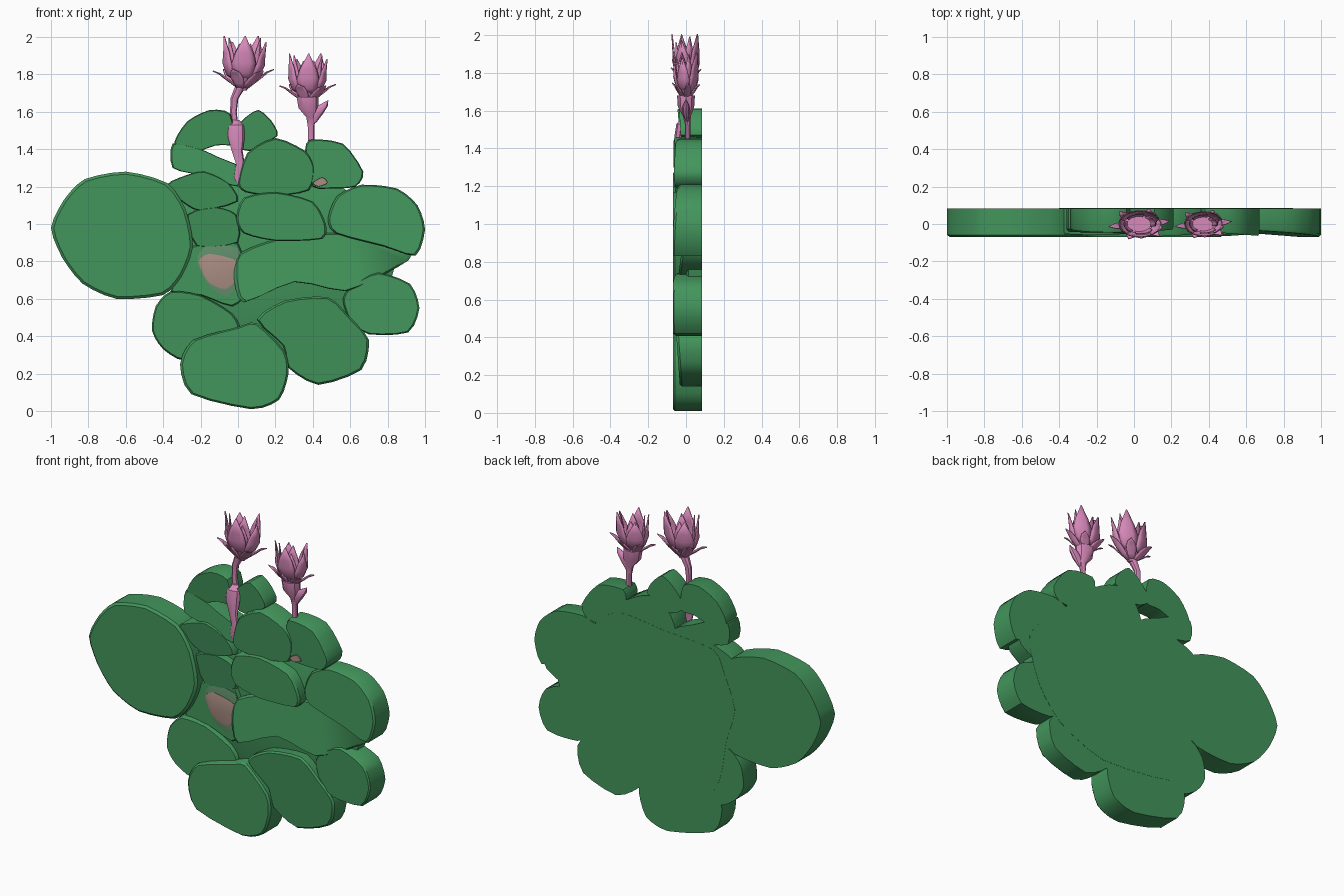
import bpy, bmesh, math
from mathutils import Vector

if "Cube" in bpy.data.objects:
    bpy.data.objects.remove(bpy.data.objects["Cube"])

def material(name, rgb):
    m = bpy.data.materials.new(name)
    m.diffuse_color = (*rgb, 1)
    m.use_nodes = True
    m.node_tree.nodes["Principled BSDF"].inputs["Base Color"].default_value = m.diffuse_color
    return m

GREEN = material("leaf_green", (0.055, 0.30, 0.105))
PINK = material("petal_pink", (0.68, 0.25, 0.49))
ROSE = material("dusty_rose", (0.40, 0.27, 0.23))
GREY = material("grey_green", (0.12, 0.28, 0.15))
BACK = 0.084

def finish(name, bm, mat, angle=35):
    bmesh.ops.recalc_face_normals(bm, faces=bm.faces)
    me = bpy.data.meshes.new(name)
    bm.to_mesh(me)
    bm.free()
    ob = bpy.data.objects.new(name, me)
    bpy.context.collection.objects.link(ob)
    me.materials.append(mat)
    bpy.ops.object.select_all(action='DESELECT')
    ob.select_set(True)
    bpy.context.view_layer.objects.active = ob
    bpy.ops.object.shade_smooth_by_angle(angle=math.radians(angle))
    return ob

def rounded(pts, steps=3):
    """Closed smooth outline through a few points."""
    n, out = len(pts), []
    for i in range(n):
        a, b, c, d = (Vector(pts[(i + k) % n]) for k in (-1, 0, 1, 2))
        for s in range(steps):
            t = s / steps
            spline = 0.5 * (2*b + (c-a)*t + (2*a-5*b+4*c-d)*t*t + (3*b-a-3*c+d)*t**3)
            out.append(b.lerp(c, t).lerp(spline, 0.7))
    return out

def pad(name, pts, front=-0.07, tx=0.0, tz=0.0, back=BACK, mat=GREEN, edge=0.012):
    """Thick leaf: outline in x,z; tilted front face with a small chamfer."""
    line = rounded(pts)
    mid = sum(line, Vector((0, 0))) / len(line)
    bm = bmesh.new()
    def ring(scale, depth):
        vs = []
        for p in line:
            q = mid + (p - mid) * scale
            y = back if depth is None else front + depth + tx*(q.x-mid.x) + tz*(q.y-mid.y)
            vs.append(bm.verts.new((q.x, max(-0.07, y), q.y)))
        return vs
    rings = [ring(1, None), ring(1, edge), ring(0.96, 0)]
    for r0, r1 in zip(rings, rings[1:]):
        for i in range(len(line)):
            j = (i + 1) % len(line)
            bm.faces.new((r0[i], r0[j], r1[j], r1[i]))
    bm.faces.new(rings[0])
    bm.faces.new(rings[-1])
    return finish(name, bm, mat)

# leaf mass behind the pads
pad("leaf_backing", [(-.34, .68), (-.3, .45), (-.2, .32), (.3, .27), (.62, .4), (.78, .6),
    (.85, .9), (.6, 1.16), (.42, 1.3), (.1, 1.27), (-.25, 1.24), (-.33, 1.1), (-.4, .9)],
    front=0.0, back=0.085)

# bottom pads
pad("lower_left_pad", [(-.46, .43), (-.44, .56), (-.36, .64), (-.2, .62), (-.03, .52),
    (0, .42), (-.27, .27), (-.4, .33)], front=-.045, tx=.1)
pad("bottom_pad", [(-.31, .25), (-.25, .09), (.07, .01), (.22, .06), (.27, .2), (.25, .32),
    (.1, .47), (0, .45), (-.24, .38)])
pad("lower_right_pad", [(.27, .23), (.43, .14), (.66, .22), (.7, .38), (.6, .5), (.48, .61),
    (.25, .59), (.1, .49), (.24, .35)], front=-.05, tz=-.07)
pad("right_small_pad", [(.6, .48), (.7, .41), (.91, .42), (.97, .55), (.92, .68), (.75, .74),
    (.62, .68), (.56, .6)], front=-.055, tx=-.1)

# middle pads
pad("large_left_pad", [(-1, .98), (-.93, 1.13), (-.82, 1.24), (-.6, 1.28), (-.38, 1.22),
    (-.28, 1.08), (-.24, .88), (-.3, .72), (-.4, .62), (-.65, .60), (-.83, .68), (-.94, .82)])
pad("middle_fold_pad", [(0, .84), (.25, .93), (.6, .95), (.93, .84), (.8, .74), (.58, .64),
    (.3, .69), (.03, .58), (-.02, .7)], front=-.035, tz=.13)
pad("right_pad", [(.48, 1.03), (.53, 1.15), (.66, 1.21), (.85, 1.19), (.96, 1.1), (1, .97),
    (.95, .83), (.78, .88), (.52, .95)], front=-.05, tx=-.06, tz=.06)
pad("center_pad", [(-.01, 1.03), (.03, 1.14), (.2, 1.17), (.4, 1.12), (.47, 1), (.45, .92),
    (.2, .91), (.03, .95)])
pad("inner_left_pad", [(-.27, 1.05), (-.12, 1.09), (-.01, 1.05), (0, .9), (-.22, .88)],
    front=-.035, tz=-.1)
pad("hollow_pad", [(-.25, .88), (0, .9), (.05, .65), (-.03, .56), (-.2, .62), (-.36, .64)],
    front=-.02)

# top pads
pad("upper_left_pad", [(-.38, 1.21), (-.28, 1.26), (-.18, 1.28), (-.05, 1.22), (0, 1.12),
    (-.2, 1.07), (-.3, 1.12)], front=-.05, tz=-.1)
pad("upper_center_pad", [(0, 1.22), (.05, 1.38), (.2, 1.46), (.36, 1.39), (.41, 1.3),
    (.38, 1.18), (.2, 1.15), (.04, 1.17)], front=-.055, tx=.05, tz=-.05)
pad("upper_right_pad", [(.38, 1.45), (.56, 1.43), (.67, 1.28), (.63, 1.2), (.5, 1.19),
    (.4, 1.2), (.36, 1.36)], front=-.05, tx=-.08)
pad("top_left_pad", [(-.34, 1.44), (-.27, 1.55), (-.15, 1.61), (-.04, 1.59), (-.02, 1.43),
    (-.12, 1.42), (-.3, 1.36)], front=-.035, tz=-.08)
pad("top_left_lower_pad", [(-.35, 1.3), (-.35, 1.43), (-.2, 1.4), (-.11, 1.36), (.02, 1.3),
    (.0, 1.2), (-.2, 1.26)], front=-.04, tz=.1)
pad("top_center_pad", [(-.02, 1.5), (.04, 1.57), (.11, 1.61), (.18, 1.55), (.21, 1.47),
    (.06, 1.39), (-.03, 1.43)], front=-.03, tz=-.06)

# coloured patches, thin plates on the leaves
pad("patch_rim", [(-.22, .8), (-.17, .88), (0, .87), (.01, .7), (-.05, .61), (-.15, .66)],
    front=-.0235, back=-.019, mat=GREY, edge=.001)
pad("patch_center", [(-.21, .8), (-.15, .84), (0, .8), (-.01, .7), (-.07, .65), (-.16, .69)],
    front=-.027, back=-.0225, mat=ROSE, edge=.001)
pad("small_patch", [(.4, 1.22), (.45, 1.25), (.48, 1.22), (.43, 1.2)],
    front=-.06, back=-.052, mat=ROSE, edge=.001)

def tube(name, stations, sides=9, flat=0.8):
    """Horizontal rings (x, y, z, radius) skinned together."""
    bm = bmesh.new()
    rings = [[bm.verts.new((x + r*math.cos(a), y + flat*r*math.sin(a), z))
              for a in (2*math.pi*k/sides for k in range(sides))] for x, y, z, r in stations]
    for r0, r1 in zip(rings, rings[1:]):
        for i in range(sides):
            j = (i + 1) % sides
            bm.faces.new((r0[i], r0[j], r1[j], r1[i]))
    bm.faces.new(rings[0])
    bm.faces.new(rings[-1])
    return finish(name, bm, PINK)

def petals(name, center, count, start, profile, flat, lean=0.0):
    """Ring of pointed petals; profile rows are (radius, height, half angle)."""
    bm = bmesh.new()
    for k in range(count):
        a0 = start + 2*math.pi*k/count
        grow = 1 + 0.07*math.cos(3.1*k)
        rows = []
        for r, h, w in profile:
            rows.append([bm.verts.new((center[0] + r*math.cos(a0+w*s) + lean*h,
                center[1] + flat*r*math.sin(a0+w*s), center[2] + h*grow))
                for s in (-1, -.5, 0, .5, 1)])
        for r0, r1 in zip(rows, rows[1:]):
            for i in range(4):
                bm.faces.new((r0[i], r0[i+1], r1[i+1], r1[i]))
    bmesh.ops.remove_doubles(bm, verts=bm.verts, dist=0.0005)
    ob = finish(name, bm, PINK, 45)
    mod = ob.modifiers.new("thickness", 'SOLIDIFY')
    mod.thickness = 0.006

def flower(label, x, y, z, s, lean):
    inner = [(.025, 0, .7), (.085, .035, .68), (.108, .09, .62), (.107, .14, .45), (.115, .225, .01)]
    outer = [(.02, -.04, .6), (.06, -.01, .5), (.1, .02, .36), (.13, .045, .2), (.165, .06, .01)]
    scale = lambda p: [(r*s, h*s, w) for r, h, w in p]
    petals(label + "_inner_petals", (x, y, z), 5, math.radians(-90), scale(inner), .62, lean)
    petals(label + "_core_petals", (x, y, z), 4, math.radians(20),
           scale([(r*.75, h*.95, w) for r, h, w in inner]), .62, lean)
    petals(label + "_outer_petals", (x, y, z), 6, math.radians(10), scale(outer), .5, lean)
    tube(label + "_cup", [(x, y, z-.05*s, .022*s), (x, y, z, .05*s), (x, y, z+.035*s, .08*s)], flat=.62)

# tall flower with its stem and the bud in front of the leaves
flower("tall_flower", .025, 0, 1.765, 1.0, .06)
tube("tall_flower_stem", [(-.015, 0, 1.5, .02), (-.025, .005, 1.6, .018), (-.02, .005, 1.67, .022),
                          (.01, 0, 1.73, .03)])
tube("front_bud", [(.005, -.045, 1.2, .005), (.0, -.045, 1.25, .022), (.012, -.045, 1.32, .024),
                   (-.005, -.04, 1.39, .03), (-.01, -.035, 1.46, .046), (-.01, -.025, 1.53, .044),
                   (-.012, -.01, 1.555, .02)], flat=.6)

# short flower and its stem
flower("short_flower", .37, 0, 1.69, .92, .04)
tube("short_flower_stem", [(.39, .01, 1.4, .018), (.39, .01, 1.52, .018), (.39, .005, 1.57, .026),
                           (.375, 0, 1.62, .055), (.37, 0, 1.68, .06)])
tube("short_flower_side_sepal", [(.405, .005, 1.54, .012), (.42, 0, 1.59, .035), (.45, 0, 1.63, .03),
                                 (.48, 0, 1.66, .003)], flat=.6)
